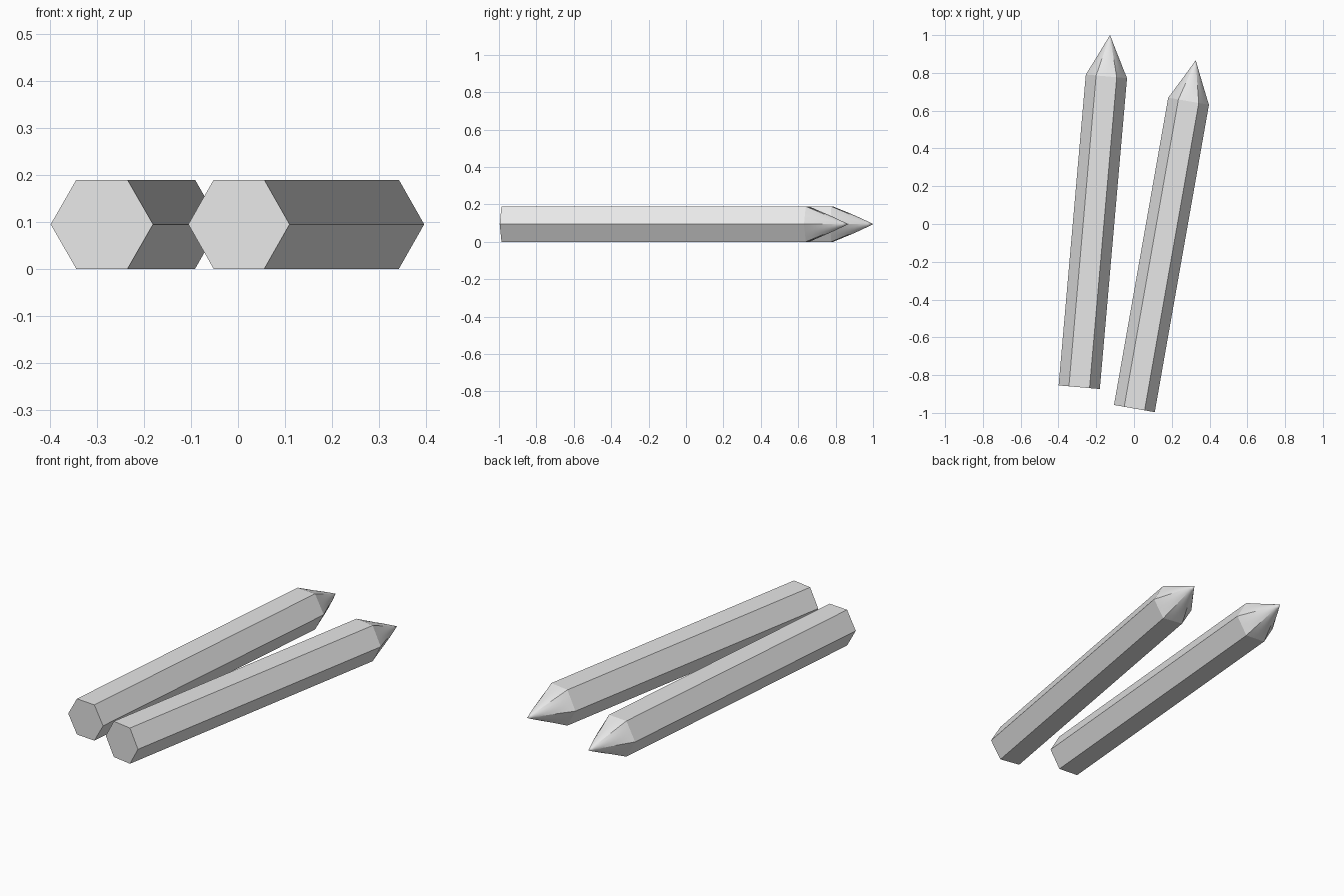
import bpy, bmesh, math
from mathutils import Matrix

if "Cube" in bpy.data.objects:
    bpy.data.objects.remove(bpy.data.objects["Cube"])

R = 0.1095                 # hexagon corner radius
APO = R * math.cos(math.pi / 6)
BODY = 1.652               # blunt end to shoulder
LENGTH = 1.872             # blunt end to point
SEG = 24                   # points around the tip, four per flat side
RINGS = 8

grey = bpy.data.materials.new("plain grey")
grey.diffuse_color = (0.8, 0.8, 0.8, 1)
grey.use_nodes = True
grey.node_tree.nodes["Principled BSDF"].inputs["Base Color"].default_value = grey.diffuse_color


def hex_radius(a):
    """Distance from axis to the hexagon outline at angle a."""
    return APO / math.cos((a % (math.pi / 3)) - math.pi / 6)


def pencil(name, end, turn):
    bm = bmesh.new()

    # Flat hexagonal blunt end
    back = []
    for i in range(6):
        a = i * math.pi / 3
        back.append(bm.verts.new((R * math.cos(a), 0, R * math.sin(a))))
    bm.faces.new(back)

    # Sharpened end: hexagon blending into a round cone
    rings = []
    for k in range(RINGS):
        t = k / RINGS
        blend = min(1, t / 0.8)
        ring = []
        for i in range(SEG):
            a = 2 * math.pi * i / SEG
            r = hex_radius(a) * (1 - blend) + R * 0.98 * blend
            r *= 1 - t
            ring.append(bm.verts.new((r * math.cos(a), BODY + (LENGTH - BODY) * t,
                                      r * math.sin(a))))
        rings.append(ring)
    for lo, hi in zip(rings, rings[1:]):
        for i in range(SEG):
            j = (i + 1) % SEG
            bm.faces.new((lo[i], lo[j], hi[j], hi[i]))
    point = bm.verts.new((0, LENGTH, 0))
    for i in range(SEG):
        bm.faces.new((rings[-1][i], rings[-1][(i + 1) % SEG], point))

    # Six flat sides of the shaft
    for i in range(6):
        front = [rings[0][(4 * i + n) % SEG] for n in range(5)]
        bm.faces.new([back[(i + 1) % 6], back[i]] + front)

    bmesh.ops.recalc_face_normals(bm, faces=bm.faces)
    bm.transform(Matrix.Translation((end[0], end[1], APO)) @
                 Matrix.Rotation(-math.radians(turn), 4, 'Z'))
    mesh = bpy.data.meshes.new(name)
    bm.to_mesh(mesh)
    bm.free()
    mesh.materials.append(grey)
    obj = bpy.data.objects.new(name, mesh)
    bpy.context.collection.objects.link(obj)
    bpy.ops.object.select_all(action='DESELECT')
    obj.select_set(True)
    bpy.context.view_layer.objects.active = obj
    bpy.ops.object.shade_smooth_by_angle(angle=math.radians(20))


# Two pencils lying side by side
pencil("left_pencil", (-0.29, -0.864), 5)
pencil("right_pencil", (0.002, -0.977), 10)
